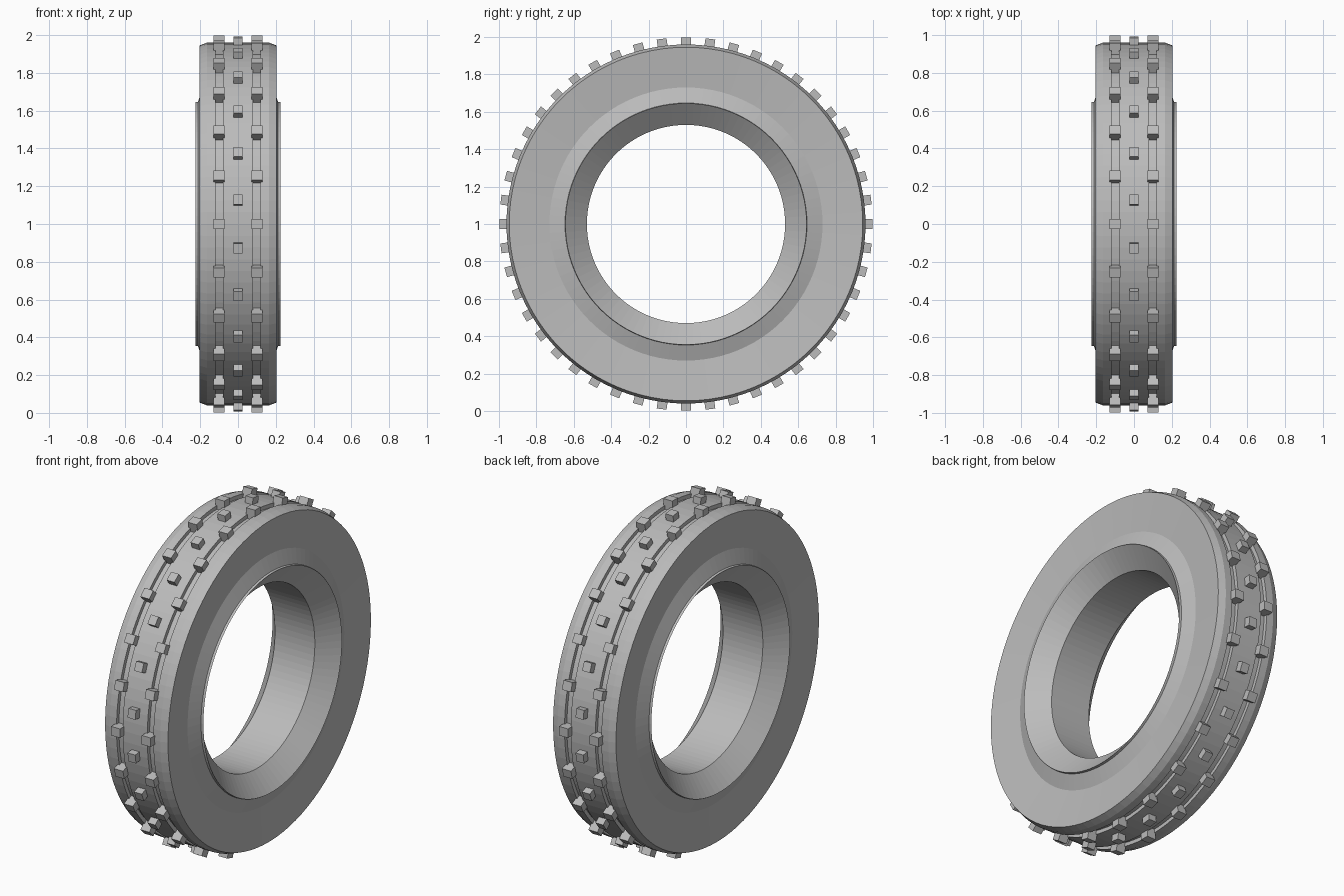
import bpy, bmesh, math
from mathutils import Matrix, Vector

cube = bpy.data.objects.get("Cube")
if cube:
    bpy.data.objects.remove(cube, do_unlink=True)

rubber = bpy.data.materials.new("grey_rubber")
rubber.use_nodes = True
GREY = (0.5, 0.5, 0.5, 1)
rubber.diffuse_color = GREY
rubber.node_tree.nodes["Principled BSDF"].inputs["Base Color"].default_value = GREY

SEGMENTS = 96
CENTRE = Matrix.Translation((0, 0, 1))


def finish(name, bm):
    bmesh.ops.recalc_face_normals(bm, faces=bm.faces)
    mesh = bpy.data.meshes.new(name)
    bm.to_mesh(mesh)
    bm.free()
    mesh.materials.append(rubber)
    obj = bpy.data.objects.new(name, mesh)
    bpy.context.collection.objects.link(obj)
    return obj


# Tyre body: half cross-section (x, radius) mirrored, then turned about the axle
half = [
    (0.08, 0.96), (0.08, 0.938), (0.12, 0.938), (0.12, 0.96),  # tread groove
    (0.165, 0.96), (0.205, 0.945),                             # shoulder
    (0.182, 0.73), (0.212, 0.647),                             # sidewall
    (0.226, 0.645), (0.13, 0.53),                              # rim lip and bevel
]
profile = half + [(-x, r) for x, r in reversed(half)]
bm = bmesh.new()
rings = []
for i in range(SEGMENTS):
    a = math.tau * i / SEGMENTS
    rings.append([bm.verts.new((x, r * math.cos(a), 1 + r * math.sin(a)))
                  for x, r in profile])
for i, ring in enumerate(rings):
    following = rings[(i + 1) % SEGMENTS]
    for j in range(len(profile)):
        k = (j + 1) % len(profile)
        bm.faces.new((ring[j], ring[k], following[k], following[j]))
finish("tyre_body", bm)


# Tread lugs: rows of blocks evenly spaced around the tread
def lug_row(name, x, width, bottom, offset, count=24, top=0.998, length=0.053):
    bm = bmesh.new()
    for i in range(count):
        turn = Matrix.Rotation(math.tau * (i + offset) / count, 4, 'X')
        place = Matrix.Translation(Vector((x, 0, (top + bottom) / 2)))
        size = Matrix.Diagonal((width, length, top - bottom, 1))
        bmesh.ops.create_cube(bm, size=1, matrix=CENTRE @ turn @ place @ size)
    finish(name, bm)


lug_row("left_lugs", 0.1, 0.058, 0.93, 0)
lug_row("right_lugs", -0.1, 0.058, 0.93, 0)
lug_row("middle_lugs", 0, 0.05, 0.95, 0.5)
